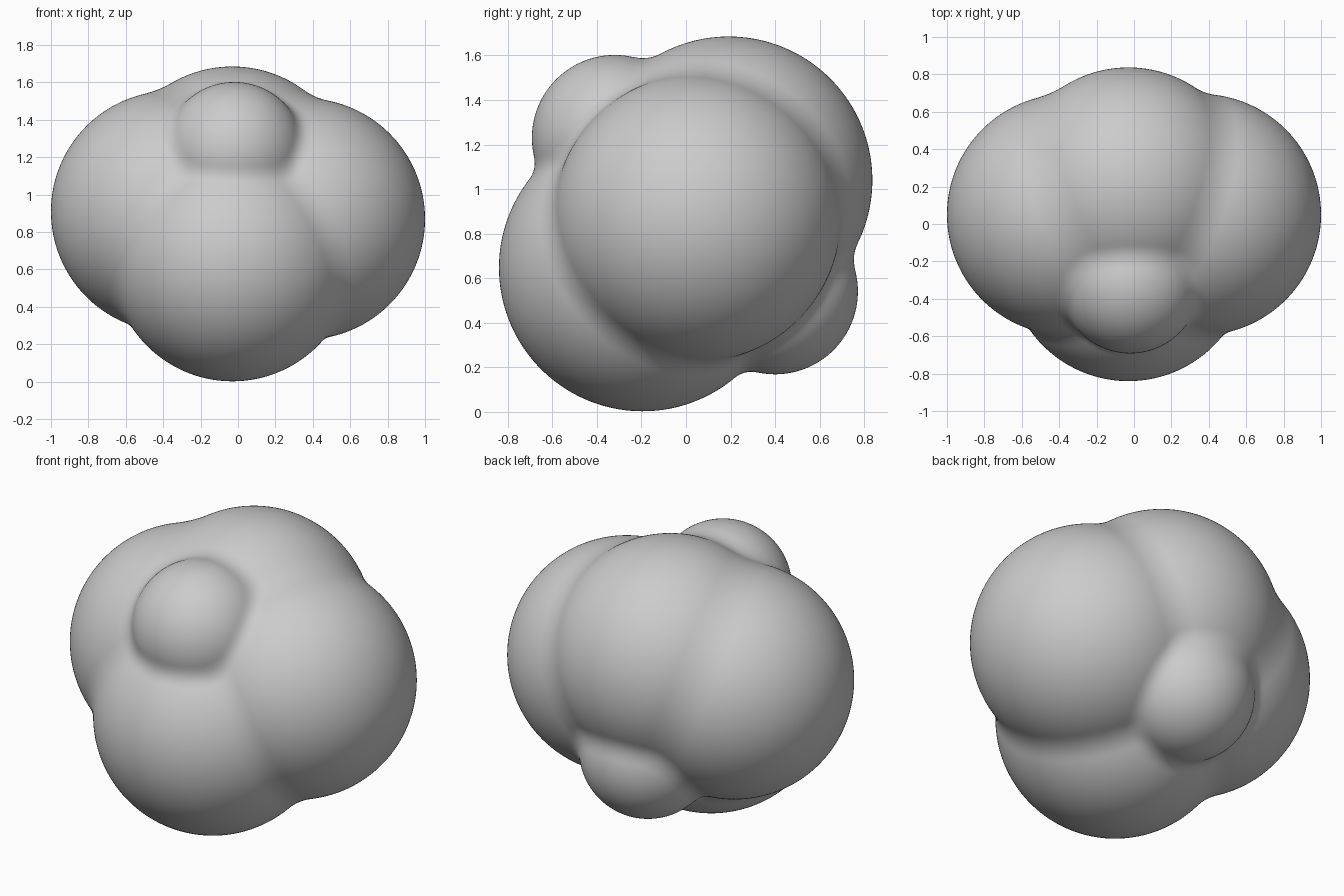
import bpy, bmesh
from mathutils import Vector

if "Cube" in bpy.data.objects:
    bpy.data.objects.remove(bpy.data.objects["Cube"])

# Lobes of the clustered body: centre and radius
BIG, SMALL = 0.645, 0.372
LOBES = [
    (Vector((-0.355, 0.05, 0.91)), BIG),     # left
    (Vector((0.355, 0.05, 0.87)), BIG),      # right
    (Vector((-0.03, -0.195, 0.647)), BIG),   # lower front
    (Vector((-0.03, 0.192, 1.04)), BIG),     # upper back
    (Vector((-0.02, -0.32, 1.23)), SMALL),   # small upper front
    (Vector((-0.03, 0.40, 0.54)), SMALL),    # small lower back
]
CORE = Vector((-0.02, 0.01, 0.87))
BLEND = 0.06                                 # softness of the creases


def distance(p):
    """Distance to the lobes, joined with soft creases."""
    d = 9.0
    for c, r in LOBES:
        e = (p - c).length - r
        h = max(BLEND - abs(d - e), 0.0)
        d = min(d, e) - h * h / (4 * BLEND)
    return d


# Shrink a fine ball along its radii onto the blended lobes
bm = bmesh.new()
bmesh.ops.create_icosphere(bm, subdivisions=7, radius=1.0)
for v in bm.verts:
    ray = v.co.normalized()
    t = 1.15
    for _ in range(20):
        d = distance(CORE + ray * t)
        t -= d
        if abs(d) < 0.0003:
            break
    v.co = CORE + ray * t
for f in bm.faces:
    f.smooth = True

mesh = bpy.data.meshes.new("lobed_cluster")
bm.to_mesh(mesh)
bm.free()
body = bpy.data.objects.new("lobed_cluster", mesh)
bpy.context.collection.objects.link(body)
